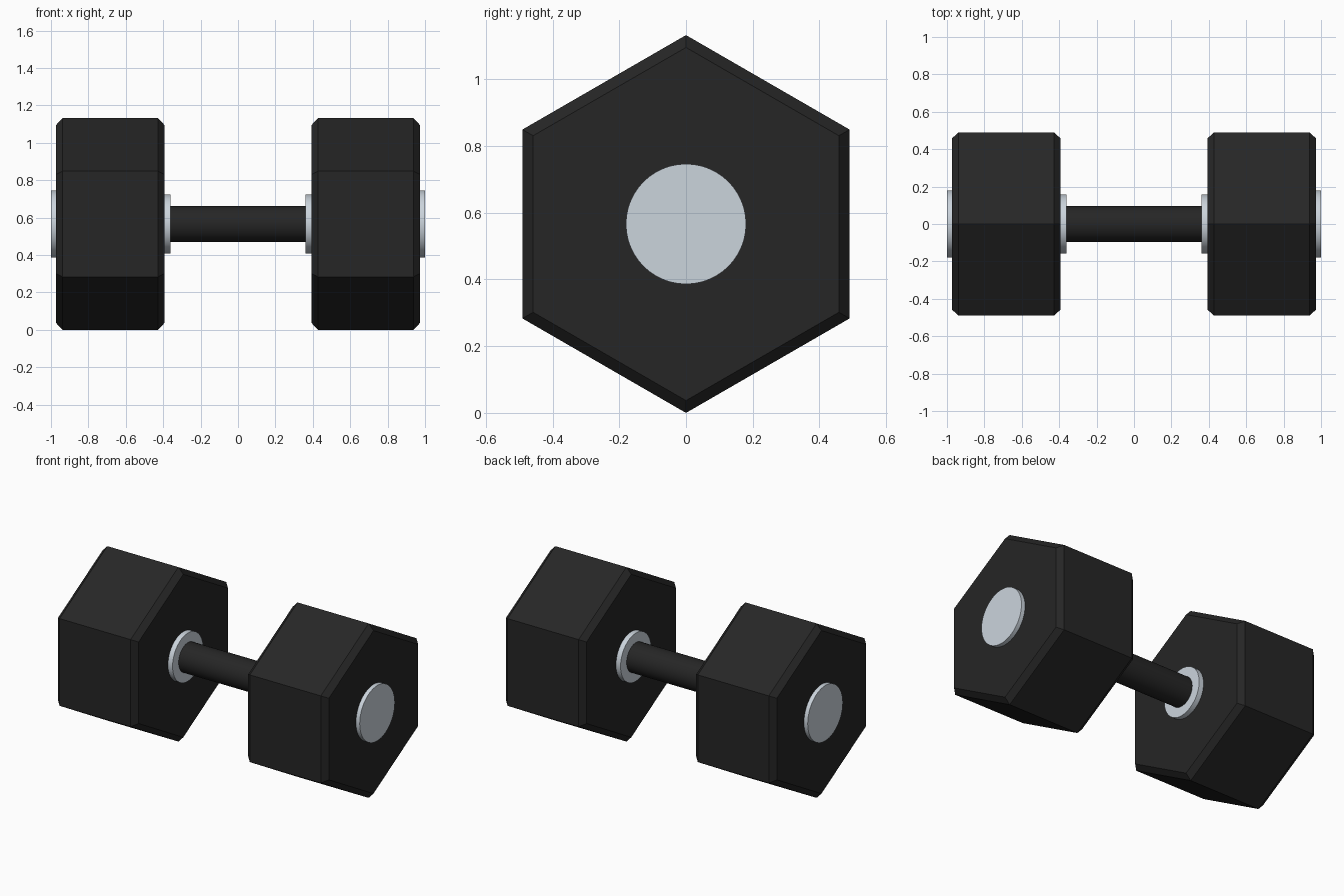
import bpy
import bmesh
import math

if "Cube" in bpy.data.objects:
    bpy.data.objects.remove(bpy.data.objects["Cube"], do_unlink=True)

CENTRE_Z = 0.566


def make_material(name, colour):
    mat = bpy.data.materials.new(name)
    mat.use_nodes = True
    mat.diffuse_color = colour
    mat.node_tree.nodes["Principled BSDF"].inputs["Base Color"].default_value = colour
    return mat


rubber = make_material("black rubber", (0.019, 0.019, 0.019, 1))
steel = make_material("polished steel", (0.60, 0.66, 0.72, 1))


def turned_part(name, profile, sides, mat, smooth=False):
    """Sweep (x, radius) rings along the x axis, with capped ends."""
    bm = bmesh.new()
    rings = []
    for x, radius in profile:
        ring = []
        for i in range(sides):
            a = math.tau * i / sides
            ring.append(bm.verts.new((x, radius * math.sin(a), radius * math.cos(a))))
        rings.append(ring)
    for low, high in zip(rings, rings[1:]):
        for i in range(sides):
            j = (i + 1) % sides
            bm.faces.new((low[i], low[j], high[j], high[i]))
    bm.faces.new(rings[0])
    bm.faces.new(rings[-1])
    bmesh.ops.recalc_face_normals(bm, faces=bm.faces)
    mesh = bpy.data.meshes.new(name)
    bm.to_mesh(mesh)
    bm.free()
    mesh.materials.append(mat)
    obj = bpy.data.objects.new(name, mesh)
    obj.location.z = CENTRE_Z
    bpy.context.collection.objects.link(obj)
    if smooth:
        bpy.ops.object.select_all(action="DESELECT")
        obj.select_set(True)
        bpy.context.view_layer.objects.active = obj
        bpy.ops.object.shade_smooth_by_angle(angle=math.radians(30))
    return obj


# Grip bar
turned_part("handle", [(-0.40, 0.095), (0.40, 0.095)], 48, rubber, True)

# Hexagonal weights with chamfered rims, collars and end caps
for side, s in (("left", 1), ("right", -1)):
    head = [(0.393, 0.529), (0.428, 0.566), (0.938, 0.566), (0.973, 0.529)]
    turned_part(side + "_weight", [(s * x, r) for x, r in head], 6, rubber)
    turned_part(side + "_collar", [(s * 0.36, 0.157), (s * 0.41, 0.157)], 48, steel, True)
    turned_part(side + "_end_cap", [(s * 0.95, 0.18), (s * 1.0, 0.18)], 48, steel, True)
